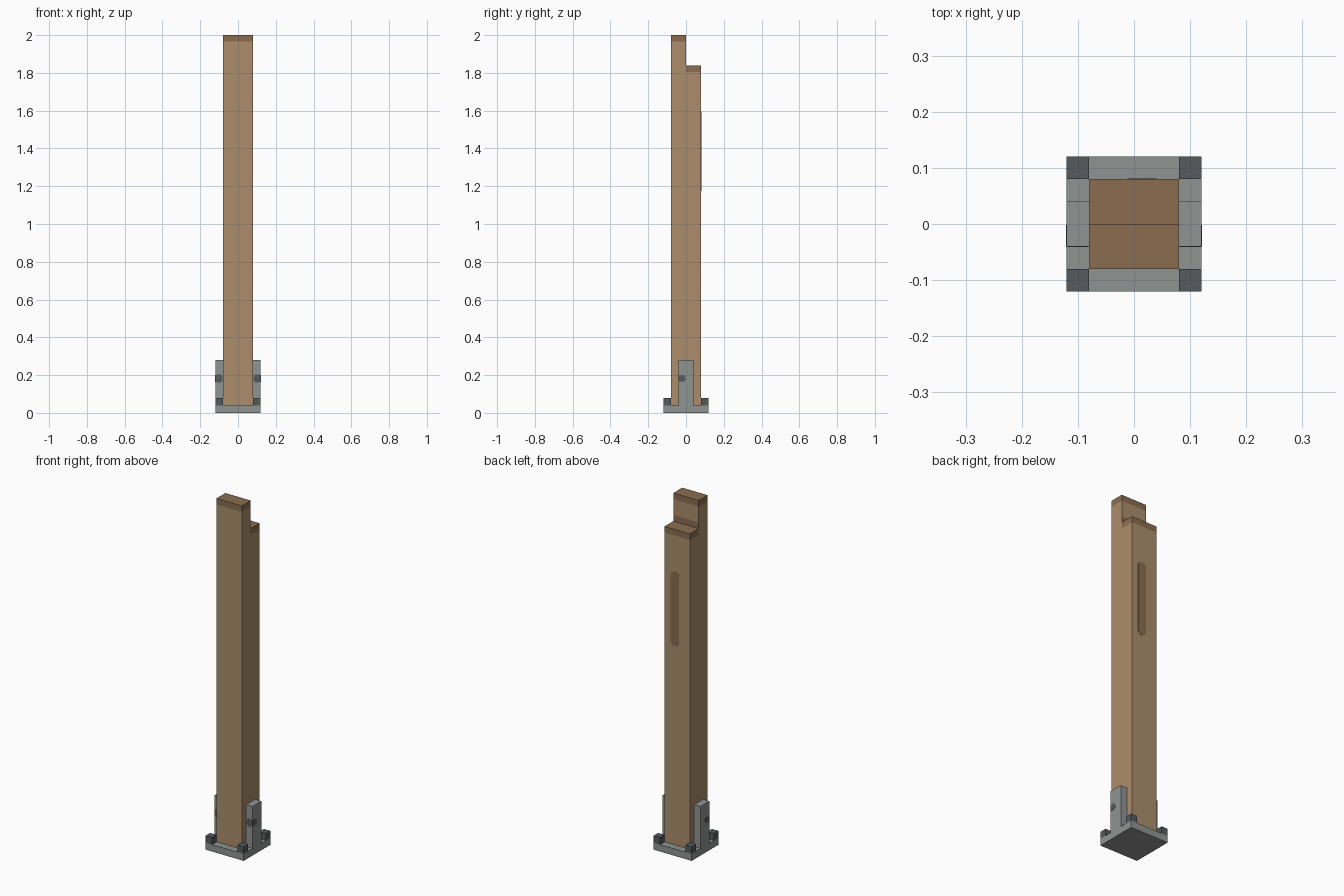
import bpy, bmesh
from mathutils import Vector

cube = bpy.data.objects.get("Cube")
if cube:
    bpy.data.objects.remove(cube, do_unlink=True)


def material(name, hex_code):
    # hex display colour to linear
    rgb = [int(hex_code[i:i + 2], 16) / 255 for i in (0, 2, 4)]
    lin = [c / 12.92 if c < 0.04045 else ((c + 0.055) / 1.055) ** 2.4 for c in rgb]
    mat = bpy.data.materials.new(name)
    mat.use_nodes = True
    mat.diffuse_color = (*lin, 1)
    mat.node_tree.nodes["Principled BSDF"].inputs["Base Color"].default_value = (*lin, 1)
    return mat


WOOD = material("wood", "AC8D6B")
DARK_WOOD = material("dark_wood", "8B6D50")
METAL = material("grey_metal", "8F9491")
DARK_METAL = material("dark_metal", "565B5D")


def finish(name, bm, *mats):
    bmesh.ops.recalc_face_normals(bm, faces=bm.faces)
    mesh = bpy.data.meshes.new(name)
    bm.to_mesh(mesh)
    bm.free()
    for m in mats:
        mesh.materials.append(m)
    obj = bpy.data.objects.new(name, mesh)
    bpy.context.collection.objects.link(obj)
    return obj


def box(name, lo, hi, mat):
    bm = bmesh.new()
    bmesh.ops.create_cube(bm, size=1)
    lo, hi = Vector(lo), Vector(hi)
    for v in bm.verts:
        v.co = (lo + hi) / 2 + v.co * (hi - lo)
    return finish(name, bm, mat)


def prism(points, offset):
    # extrude a closed outline along an offset
    bm = bmesh.new()
    face = bm.faces.new([bm.verts.new(p) for p in points])
    res = bmesh.ops.extrude_face_region(bm, geom=[face], use_keep_orig=True)
    verts = [g for g in res["geom"] if isinstance(g, bmesh.types.BMVert)]
    bmesh.ops.translate(bm, verts=verts, vec=offset)
    return bm


# Post with a half-lap notch at the back, darker on the cut ends
W, TOP, STEP, BASE, BAND = 0.08, 2.0, 1.84, 0.04, 0.035
outline = [(-W, BASE), (W, BASE), (W, STEP), (0, STEP), (0, TOP), (-W, TOP)]
bm = prism([(-W, y, z) for y, z in outline], (2 * W, 0, 0))
cuts = [((0, 0, 0), (0, 1, 0))]
cuts += [((0, 0, z), (0, 0, 1)) for z in (TOP - BAND, STEP - BAND, STEP + BAND)]
for co, no in cuts:
    bmesh.ops.bisect_plane(bm, geom=bm.verts[:] + bm.edges[:] + bm.faces[:],
                           plane_co=co, plane_no=no)
bmesh.ops.recalc_face_normals(bm, faces=bm.faces)
for f in bm.faces:
    c = f.calc_center_median()
    notch_wall = abs(c.y) < 0.001 and f.normal.y > 0.5 and c.z < STEP + BAND
    f.material_index = int(f.normal.z > 0.5 or c.z > TOP - BAND
                           or (c.y > 0.01 and c.z > STEP - BAND) or notch_wall)
finish("post", bm, WOOD, DARK_WOOD)

# Long slot marking on the back face
x0, x1, z0, z1, c = -0.012, 0.04, 1.175, 1.595, 0.014
slot = [(x0, z0 + c), (x0 + c, z0), (x1 - c, z0), (x1, z0 + c),
        (x1, z1 - c), (x1 - c, z1), (x0 + c, z1), (x0, z1 - c)]
finish("back_slot", prism([(x, W - 0.001, z) for x, z in slot], (0, 0.002, 0)), DARK_WOOD)

# Base plate
R = 0.12
box("base_plate", (-R, -R, 0), (R, R, BASE), METAL)

for side, sx in (("left", 1), ("right", -1)):
    # Side bracket
    xs = sorted((sx * W, sx * R))
    box(side + "_bracket", (xs[0], -0.04, BASE), (xs[1], 0.04, 0.28), METAL)

    # Bolt marking wrapping the bracket's front edge
    mid, h = 0.182, 0.022
    front = [(0.081, mid + 0.012), (0.081, mid - 0.012), (0.092, mid - h), (0.108, mid - h),
             (R, mid - 0.015), (R, mid + 0.015), (0.108, mid + h), (0.092, mid + h)]
    finish(side + "_bolt_front",
           prism([(sx * x, -0.041, z) for x, z in front], (0, 0.002, 0)), DARK_METAL)
    outer = [(-0.04, mid - 0.016), (-0.015, mid - 0.018), (-0.002, mid - 0.008),
             (-0.002, mid + 0.008), (-0.015, mid + 0.018), (-0.04, mid + 0.016)]
    finish(side + "_bolt_side",
           prism([(sx * (R - 0.001), y, z) for y, z in outer], (sx * 0.002, 0, 0)), DARK_METAL)

    # Corner blocks
    for end, sy in (("front", -1), ("back", 1)):
        ys = sorted((sy * W, sy * R))
        box(f"{end}_{side}_corner_block", (xs[0], ys[0], BASE), (xs[1], ys[1], 2 * BASE), DARK_METAL)
